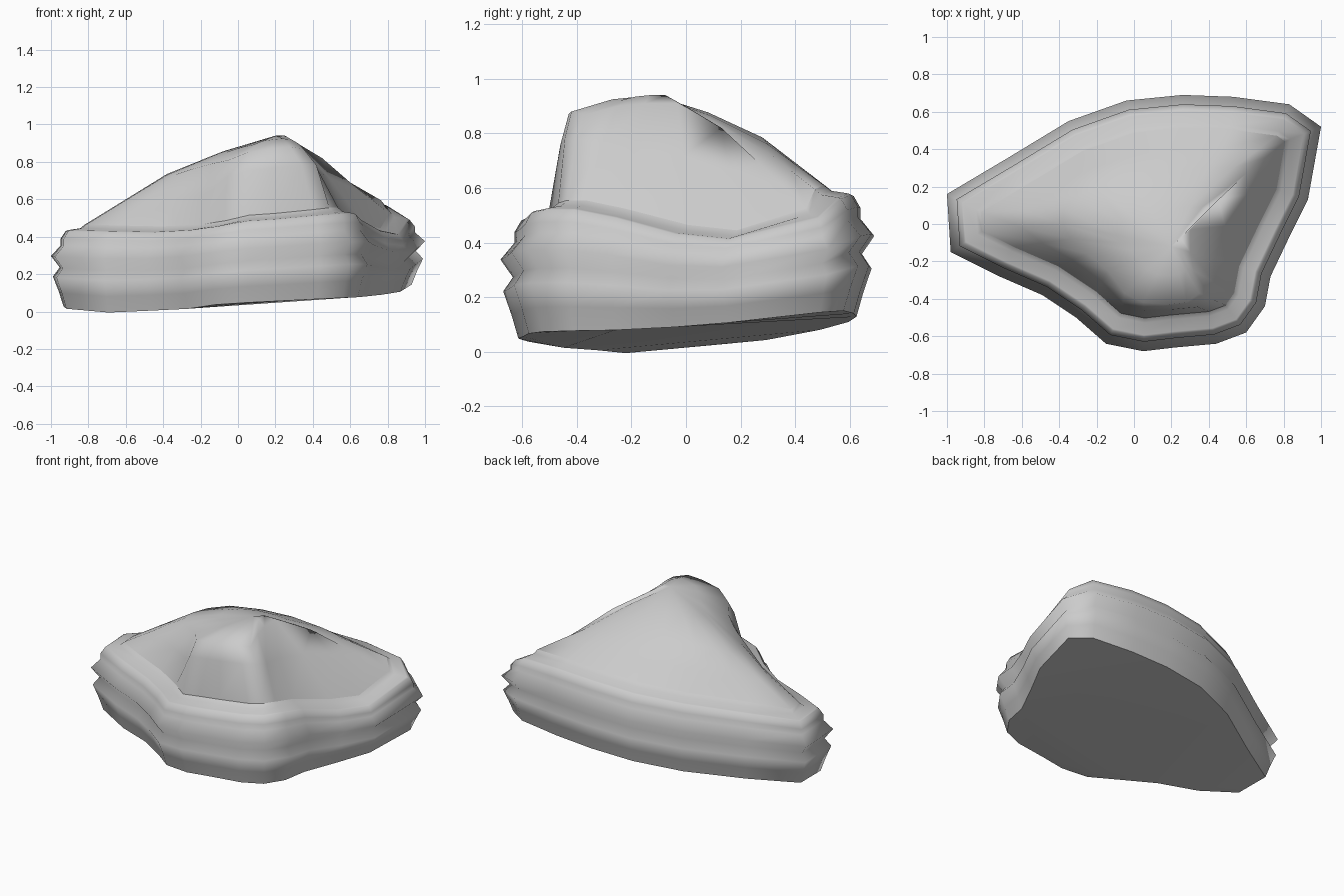
import bpy, bmesh
from mathutils import Vector

if "Cube" in bpy.data.objects:
    bpy.data.objects.remove(bpy.data.objects["Cube"])

# Widest outline of the base, counter-clockwise: x, y, height of upper lip
OUTLINE = [(-1, .16, .43), (-.98, -.15, .43), (-.72, -.28, .425), (-.49, -.38, .42),
           (-.31, -.5, .43), (-.15, -.64, .45), (.05, -.68, .48), (.22, -.66, .49),
           (.44, -.64, .51), (.6, -.58, .52), (.7, -.44, .52), (.73, -.28, .49),
           (.83, -.07, .43), (.93, .13, .41), (1, .52, .49), (.83, .64, .56),
           (.53, .68, .575), (.26, .69, .57), (-.04, .66, .55), (-.35, .55, .52),
           (-.68, .35, .47)]

# Crest of the peak, one point above each outline point
CREST = [(-.38, .08, .735), (-.38, 0, .73), (-.34, -.08, .73), (-.25, -.16, .76),
         (-.14, -.25, .79), (-.05, -.37, .81), (.05, -.42, .85), (.18, -.43, .87),
         (.28, -.42, .88), (.35, -.37, .87), (.32, -.25, .9), (.3, -.15, .91),
         (.3, -.03, .91), (.45, .13, .82), (.6, .27, .69), (.53, .3, .73),
         (.4, .3, .76), (.2, .28, .785), (0, .25, .79), (-.2, .2, .78), (-.32, .14, .755)]
APEX = Vector((.2, -.12, .94))

# Rippled side profile: inset from outline, fraction of height
SIDE = [(.065, 0), (.04, .2), (.01, .4), (.045, .52), (0, .67), (.05, .81),
        (.05, .9), (.075, 1)]
N = len(OUTLINE)


def inward(i):
    """Mitred inward direction at an outline corner."""
    p = [Vector(OUTLINE[(i + k) % N][:2]) for k in (-1, 0, 1)]
    a, b = (p[1] - p[0]).normalized(), (p[2] - p[1]).normalized()
    n = (Vector((-a.y, a.x)) + Vector((-b.y, b.x))).normalized()
    return n * min(1.6, 1 / n.dot(Vector((-a.y, a.x))))


def ring(inset, t, lift=0):
    pts = []
    for i, (x, y, top) in enumerate(OUTLINE):
        # Slightly dished, tilted underside
        bottom = max(0, .052 + .05 * x + .05 * y + .06 * y * y)
        if x < -.8:
            bottom += .015
        elif x < -.3 and y < 0:
            bottom -= .012
        d = inward(i) * inset
        pts.append(Vector((x + d.x, y + d.y, bottom + (top - bottom) * t + lift)))
    return pts


def loft(name, rings, cap_bottom=False, apex=None):
    bm = bmesh.new()
    loops = [[bm.verts.new(p) for p in r] for r in rings]
    for lo, hi in zip(loops, loops[1:]):
        for i in range(N):
            j = (i + 1) % N
            bm.faces.new((lo[i], lo[j], hi[j], hi[i]))
    if apex is not None:
        tip = bm.verts.new(apex)
        for i in range(N):
            bm.faces.new((loops[-1][i], loops[-1][(i + 1) % N], tip))
    for f in bm.faces:
        f.smooth = True
    # Flat underside with a sharp rim
    if cap_bottom:
        cap = bm.faces.new(loops[0][::-1])
        cap.smooth = True
        for e in cap.edges:
            e.smooth = False
        bmesh.ops.triangulate(bm, faces=[cap])
    mesh = bpy.data.meshes.new(name)
    bm.to_mesh(mesh)
    bm.free()
    ob = bpy.data.objects.new(name, mesh)
    bpy.context.collection.objects.link(ob)
    return ob


# Layered base with its sloping ledge
ledge = ring(.15, 1, .015)
foot = ring(.175, 1, .035)
loft("rock_base", [ring(*s) for s in SIDE] + [ring(.085, 1, .005), ledge, foot],
     cap_bottom=True)

# Peak: steep front and right walls, long slope to the left and back
crest = [Vector(c) for c in CREST]
middle = [f.lerp(c, .5) for f, c in zip(foot, crest)]
for i in range(5, 10):
    middle[i].z += .07
for i in range(10, 14):
    middle[i].z += .03
crown = [c.lerp(APEX, .5) + Vector((0, 0, .015)) for c in crest]
loft("rock_peak", [foot, middle, crest, crown], apex=APEX)
